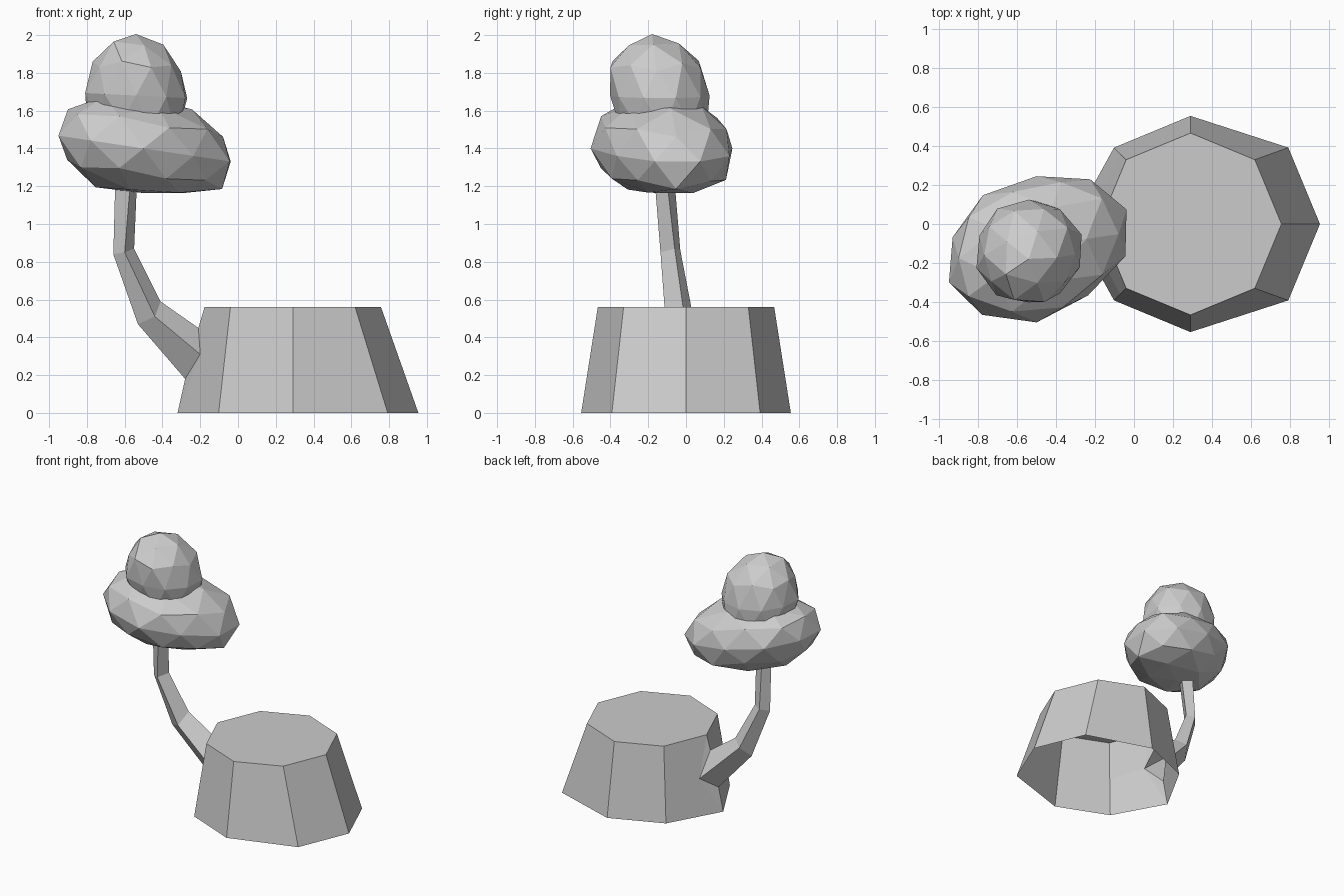
import bpy, bmesh, math, random
from mathutils import Vector

if "Cube" in bpy.data.objects:
    bpy.data.objects.remove(bpy.data.objects["Cube"])

grey = bpy.data.materials.new("plain grey")
grey.use_nodes = True
grey.diffuse_color = (0.6, 0.6, 0.6, 1)
grey.node_tree.nodes["Principled BSDF"].inputs["Base Color"].default_value = grey.diffuse_color


def finish(name, bm):
    bmesh.ops.recalc_face_normals(bm, faces=bm.faces)
    mesh = bpy.data.meshes.new(name)
    bm.to_mesh(mesh)
    bm.free()
    mesh.materials.append(grey)
    obj = bpy.data.objects.new(name, mesh)
    bpy.context.collection.objects.link(obj)
    return obj


# Mound and trunk: an eight-sided open-bottomed shell with a limb drawn out of its side
CENTRE, HEIGHT = 0.29, 0.56
bm = bmesh.new()


def rim(radius, z, stretch):
    ring = []
    for i in range(8):
        a = i * math.pi / 4
        x = radius * math.cos(a)
        x += stretch if x > 0.1 else -stretch / 2 if x < -0.5 else 0
        ring.append(bm.verts.new((CENTRE + x, radius * math.sin(a), z)))
    return ring


top, low = rim(0.467, HEIGHT, 0), rim(0.555, 0, 0.11)
bm.faces.new(top)
for i in (0, 1, 2, 5, 6, 7):
    j = (i + 1) % 8
    bm.faces.new((low[i], low[j], top[j], top[i]))

# Trunk rings in the order upper, front, lower, back
rings = [
    [(-0.21, 0, 0.45), (-0.20, -0.12, 0.31), (-0.28, 0, 0.18), (-0.20, 0.12, 0.27)],
    [(-0.41, -0.02, 0.59), (-0.44, -0.11, 0.51), (-0.53, -0.05, 0.47), (-0.48, 0.03, 0.55)],
    [(-0.55, -0.06, 0.87), (-0.60, -0.135, 0.85), (-0.66, -0.09, 0.84), (-0.61, -0.03, 0.86)],
    [(-0.535, -0.10, 1.22), (-0.57, -0.165, 1.22), (-0.65, -0.12, 1.22), (-0.61, -0.06, 1.22)],
]
limb = [[bm.verts.new(p) for p in ring] for ring in rings]
for a, b in zip(limb, limb[1:]):
    for i in range(4):
        j = (i + 1) % 4
        bm.faces.new((a[i], a[j], b[j], b[i]))

# Flare joining the trunk to the two mound faces beside it
upper, front, lower, back = limb[0]
for side, rib in ((back, 3), (front, 5)):
    mid = bm.verts.new((top[rib].co + low[rib].co) / 2)
    for face in ((top[4], upper, side), (top[4], side, mid, top[rib]),
                 (low[4], lower, side), (low[4], side, mid, low[rib])):
        bm.faces.new(face)
finish("mound_and_trunk", bm)


# Foliage: faceted uneven balls, leaned by shears
def foliage(name, centre, size, shear_y, shear_z, lean, floor, seed):
    rng = random.Random(seed)
    bm = bmesh.new()
    bmesh.ops.create_icosphere(bm, subdivisions=2, radius=1.03)
    for v in bm.verts:
        n = v.co * rng.uniform(0.95, 1.05)
        x, y, z = (n[k] * size[k] for k in range(3))
        y += shear_y * x - lean * z
        z += shear_z * x
        v.co = Vector(centre) + Vector((x, y, z))
        if v.co.z < floor:
            v.co.z = floor + 0.15 * (v.co.z - floor)
    finish(name, bm)


foliage("lower_foliage", (-0.50, -0.115, 1.40), (0.455, 0.365, 0.27), 0.15, -0.15, 0, 1.17, 4)
foliage("upper_foliage", (-0.54, -0.14, 1.68), (0.27, 0.265, 0.32), 0, -0.05, 0.12, 1.40, 9)
